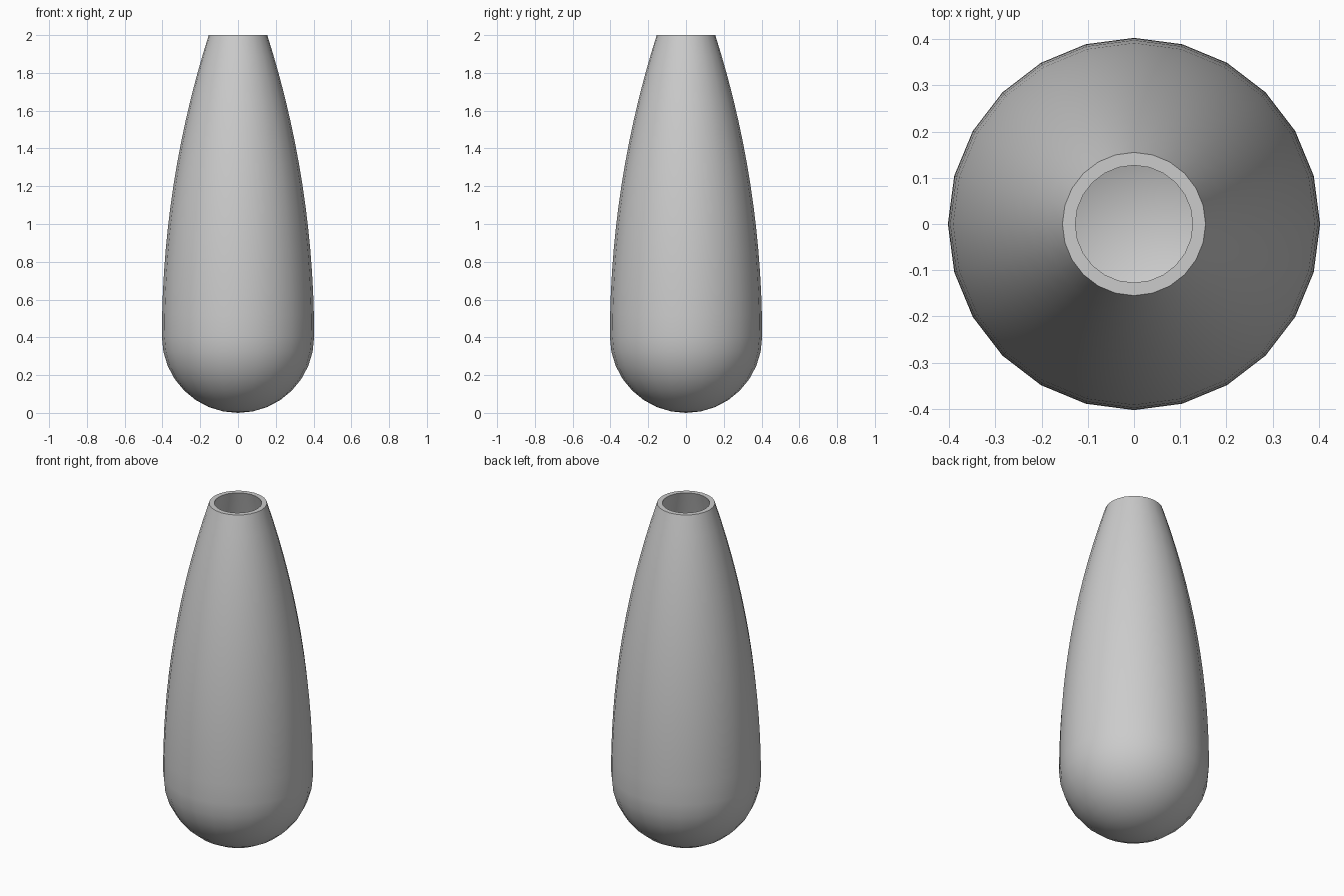
import bpy, bmesh, math

cube = bpy.data.objects.get("Cube")
if cube:
    bpy.data.objects.remove(cube, do_unlink=True)

SIDES = 24
BELLY, TOP, HEIGHT = 0.403, 0.155, 2.0   # widest radius, mouth radius, height
WALL = 0.028
DROP = BELLY - TOP
ARC = ((HEIGHT - BELLY) ** 2 + DROP ** 2) / (2 * DROP)   # radius of the side curve


def vase_profile(inset):
    """Radius and height pairs from the base up to the mouth."""
    points = []
    for i in range(9):                   # round base
        a = math.pi / 2 * i / 8
        points.append(((BELLY - inset) * math.sin(a), BELLY - (BELLY - inset) * math.cos(a)))
    for i in range(1, 15):               # tapering side
        h = (HEIGHT - BELLY) * i / 14
        points.append((BELLY - inset - ARC + math.sqrt(ARC ** 2 - h ** 2), BELLY + h))
    return points


# Vase body: outer skin, flat rim and hollow inside, spun around the axis
profile = vase_profile(0) + vase_profile(WALL)[::-1]
bm = bmesh.new()
verts = [bm.verts.new((r, 0, z)) for r, z in profile]
edges = [bm.edges.new(pair) for pair in zip(verts, verts[1:])]
bmesh.ops.spin(bm, geom=verts + edges, cent=(0, 0, 0), axis=(0, 0, 1),
               angle=2 * math.pi, steps=SIDES, use_merge=True)
bmesh.ops.remove_doubles(bm, verts=bm.verts, dist=0.0001)
bmesh.ops.recalc_face_normals(bm, faces=bm.faces)

mesh = bpy.data.meshes.new("vase_body")
bm.to_mesh(mesh)
bm.free()
vase = bpy.data.objects.new("vase_body", mesh)
bpy.context.collection.objects.link(vase)

# Plain grey glaze
glaze = bpy.data.materials.new("grey glaze")
glaze.use_nodes = True
colour = (0.6, 0.6, 0.6, 1)
glaze.diffuse_color = colour
glaze.node_tree.nodes["Principled BSDF"].inputs["Base Color"].default_value = colour
mesh.materials.append(glaze)

# Smooth walls with a crisp rim
bpy.ops.object.select_all(action="DESELECT")
vase.select_set(True)
bpy.context.view_layer.objects.active = vase
bpy.ops.object.shade_smooth_by_angle(angle=math.radians(35))
